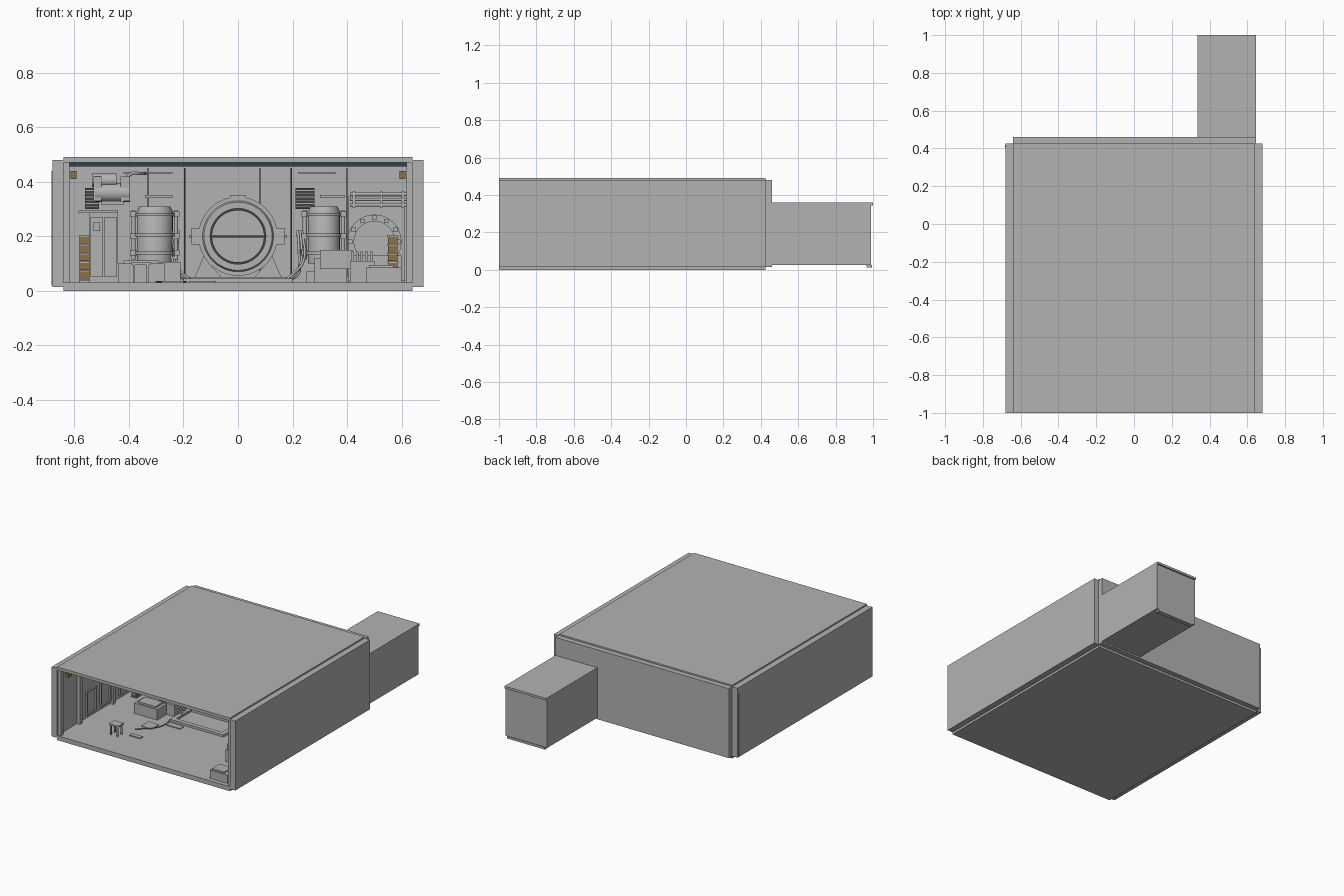
import bpy, bmesh, math
from mathutils import Vector, Matrix

if "Cube" in bpy.data.objects:
    bpy.data.objects.remove(bpy.data.objects["Cube"], do_unlink=True)


def material(name, rgb):
    m = bpy.data.materials.new(name)
    m.use_nodes = True
    m.diffuse_color = (*rgb, 1)
    m.node_tree.nodes["Principled BSDF"].inputs["Base Color"].default_value = (*rgb, 1)
    return m


GREY = material("grey_metal", (0.45, 0.45, 0.45))
BROWN = material("brown_box", (0.27, 0.17, 0.06))
TEAL = material("dark_teal", (0.03, 0.055, 0.065))
DARK = material("dark_grey", (0.06, 0.06, 0.06))


def finish(name, bm, mat, smooth=False):
    bmesh.ops.recalc_face_normals(bm, faces=bm.faces)
    me = bpy.data.meshes.new(name)
    bm.to_mesh(me)
    bm.free()
    me.materials.append(mat)
    ob = bpy.data.objects.new(name, me)
    bpy.context.collection.objects.link(ob)
    if smooth:
        bpy.ops.object.select_all(action='DESELECT')
        ob.select_set(True)
        bpy.context.view_layer.objects.active = ob
        bpy.ops.object.shade_smooth_by_angle(angle=math.radians(35))
    return ob


def boxes(name, items, mat=GREY):
    """One object from boxes given as (x0, x1, y0, y1, z0, z1)."""
    bm = bmesh.new()
    for x0, x1, y0, y1, z0, z1 in items:
        mt = Matrix.Translation(((x0 + x1) / 2, (y0 + y1) / 2, (z0 + z1) / 2))
        bmesh.ops.create_cube(bm, size=1, matrix=mt @ Matrix.Diagonal((x1 - x0, y1 - y0, z1 - z0, 1)))
    return finish(name, bm, mat)


def lathe(name, profile, center, axis='Z', mat=GREY, seg=32, angle=2 * math.pi, closed=False):
    """Spin (radius, offset) points round an axis through center."""
    bm = bmesh.new()
    vs = [bm.verts.new((r, 0, h)) for r, h in profile]
    es = [bm.edges.new(p) for p in zip(vs, vs[1:])]
    if closed:
        es.append(bm.edges.new((vs[-1], vs[0])))
    bmesh.ops.spin(bm, geom=vs + es, cent=(0, 0, 0), axis=(0, 0, 1), angle=angle, steps=seg)
    bmesh.ops.remove_doubles(bm, verts=bm.verts, dist=1e-5)
    rot = {'Z': Matrix.Identity(4), 'Y': Matrix.Rotation(math.pi / 2, 4, 'X'),
           'X': Matrix.Rotation(math.pi / 2, 4, 'Y')}[axis]
    bm.transform(Matrix.Translation(center) @ rot)
    return finish(name, bm, mat, True)


def rod(name, center, r, length, axis='Z', mat=GREY, seg=16):
    h = length / 2
    return lathe(name, [(0, -h), (r, -h), (r, h), (0, h)], center, axis, mat, seg)


def pipe(name, pts, r, mat=GREY):
    cu = bpy.data.curves.new(name, 'CURVE')
    cu.dimensions = '3D'
    cu.bevel_depth, cu.bevel_resolution, cu.use_fill_caps = r, 2, True
    cu.resolution_u = 6
    sp = cu.splines.new('BEZIER')
    sp.bezier_points.add(len(pts) - 1)
    for bp, p in zip(sp.bezier_points, pts):
        bp.co = p
        bp.handle_left_type = bp.handle_right_type = 'AUTO'
    cu.materials.append(mat)
    ob = bpy.data.objects.new(name, cu)
    bpy.context.collection.objects.link(ob)
    return ob


# Room shell
boxes("floor_slab", [(-.64, .64, -1, .425, 0, .03)])
boxes("roof_slab", [(-.64, .64, -1, .425, .47, .49)])
for s, n in ((1, "left"), (-1, "right")):
    xa, xb = sorted((s * .64, s * .68))
    boxes(n + "_wall", [(xa, xb, -1, .425, .015, .48)])
boxes("back_wall", [(-.64, .405, .42, .46, .015, .48), (.405, .61, .42, .46, .345, .48),
                    (.61, .645, .42, .46, .015, .48), (.405, .61, .42, .46, .015, .03)])
boxes("outer_conduit", [(-.684, -.68, .405, .418, .02, .44)])

# Rear annex
boxes("annex_walls", [(.335, .365, .46, .97, .03, .345), (.615, .645, .46, .97, .03, .345),
                      (.335, .645, .965, .99, .03, .35)])
boxes("annex_roof", [(.335, .645, .46, 1, .345, .36)])
boxes("annex_floor", [(.335, .645, .46, .99, .025, .04), (.35, .63, .965, .995, .012, .027)])

# Inner wall posts, panels and ceiling beam
for s, n in ((1, "left"), (-1, "right")):
    posts, panels = [], []
    for y in (-.99, -.79, -.44, -.09, .26):
        xa, xb = sorted((s * .618, s * .64))
        posts.append((xa, xb, y, y + .025, .03, .47))
    for y in (-.7, -.55, -.35, -.2, 0, .15):
        xa, xb = sorted((s * .63, s * .64))
        panels += [(xa, xb, y, y + .11, .2, .21), (xa, xb, y, y + .11, .05, .06),
                   (xa, xb, y, y + .01, .06, .2), (xa, xb, y + .1, y + .11, .06, .2)]
    boxes(n + "_wall_posts", posts)
    boxes(n + "_wall_panel_frames", panels)
    xa, xb = sorted((s * .592, s * .614))
    boxes(n + "_corner_lamp", [(xa, xb, -.95, -.91, .41, .44)], BROWN)
boxes("ceiling_beam", [(-.62, .62, -.97, -.93, .455, .47)], TEAL)

# Back wall seams and fittings
boxes("wall_seams", [(x - .002, x + .002, .414, .42, .05, .45) for x in (-.195, .195, .08, -.33, .4)], DARK)
boxes("wall_rails", [(-.42, -.24, .4, .42, .43, .436), (.22, .36, .4, .42, .43, .436),
                     (-.34, -.24, .4, .42, .34, .352), (.3, .39, .4, .42, .34, .352)])
for i, (x0, x1) in enumerate(((-.56, -.51), (.21, .28))):
    boxes(f"vent_grille_{i}", [(x0, x1, .38, .42, .305 + k * .012, .311 + k * .012) for k in range(6)])
    boxes(f"vent_back_{i}", [(x0, x1, .405, .42, .3, .377)], DARK)

# Round gate on its base frame
boxes("gate_base", [(-.2, .2, -.44, -.41, .03, .045), (-.2, .2, -.25, -.12, .03, .05),
                    (-.2, -.17, -.41, -.25, .03, .045), (.17, .2, -.41, -.25, .03, .045)])
GY = -.18
lathe("gate_ring", [(.102, -.03), (.125, -.03), (.13, -.02), (.145, -.02), (.145, .02),
                    (.13, .02), (.125, .03), (.102, .03)], (0, GY, .2), 'Y', seg=48, closed=True)
lathe("gate_inner_rim", [(.095, -.024), (.103, -.024), (.103, .024), (.095, .024)],
      (0, GY, .2), 'Y', DARK, 48, closed=True)
rod("gate_door", (0, GY, .2), .097, .02, 'Y', seg=48)
boxes("gate_split", [(-.097, .097, GY - .022, GY + .022, .195, .203)], DARK)
boxes("gate_clamps", [b for s in (-1, 1) for b in (
    (s * .155 - .015, s * .155 + .015, GY - .025, GY + .025, .17, .23),
    (s * .16 - .02, s * .16 + .02, GY - .006, GY + .006, .195, .205))]
    + [(-.03, .03, GY - .02, GY + .02, .335, .352)])
bm = bmesh.new()  # sloping feet
for s in (-1, 1):
    pts = [(.06, .05), (.16, .05), (.15, .07), (.125, .13), (.105, .1)]
    f = bm.faces.new([bm.verts.new((s * x, GY - .035, z)) for x, z in pts])
    ex = bmesh.ops.extrude_face_region(bm, geom=[f])["geom"]
    bmesh.ops.translate(bm, vec=(0, .07, 0), verts=[v for v in ex if isinstance(v, bmesh.types.BMVert)])
finish("gate_feet", bm, GREY)


# Pressure tanks with bands, side pipes and hoses
def tank(name, x, y, r, z0, z1):
    lathe(name, [(0, z0), (r, z0), (r, z1 - .02), (r * .85, z1), (0, z1)], (x, y, 0))
    for i, z in enumerate((z0 + .04, (z0 + z1) / 2, z1 - .03)):
        lathe(f"{name}_band_{i}", [(r, z - .006), (r + .007, z - .006), (r + .007, z + .006), (r, z + .006)],
              (x, y, 0), closed=True)
    for s in (-1, 1):
        px = x + s * (r + .012)
        rod(f"{name}_side_pipe_{s}", (px, y, (z0 + z1) / 2), .008, z1 - z0 - .03)
        boxes(f"{name}_brackets_{s}", [(px - .012, px + .012, y - .015, y + .015, z - .01, z + .01)
                                       for z in (z0 + .04, z0 + .1, z1 - .03)])


tank("right_tank", -.305, -.3, .066, .1, .31)
tank("left_tank", .315, -.3, .058, .1, .31)
boxes("right_tank_base", [(-.44, -.27, -.47, -.36, .03, .1), (-.4, -.21, -.37, -.22, .03, .105),
                          (-.42, -.29, -.46, -.38, .1, .112)])
boxes("left_tank_base", [(.28, .4, -.42, -.2, .03, .12), (.3, .42, -.43, -.33, .08, .15),
                         (.25, .28, -.38, -.25, .03, .07)])
for i in range(3):
    for s in (-1, 1):
        pipe(f"hose_{i}_{s}", [(s * (.235 - i * .008), -.3 + i * .03, .22), (s * (.24 - i * .008), -.33 + i * .03, .11),
                               (s * (.2 + i * .01), -.34 + i * .03, .06), (s * .17, -.34 + i * .03, .037)], .005)

# Right side: cabinet, shelved boxes and hanging engine
boxes("cabinet", [(-.545, -.44, -.1, .1, .03, .285), (-.585, -.44, -.11, .11, .285, .295)])
boxes("cabinet_doors", [(-.54, -.495, -.106, -.1, .05, .27), (-.49, -.445, -.106, -.1, .05, .27),
                        (-.53, -.505, -.112, -.106, .22, .25)])
for x0, x1, n in ((-.58, -.545, "right"), (.55, .585, "left")):
    boxes(n + "_shelf_boxes", [(x0, x1, -.3, -.12, .045 + k * .032, .07 + k * .032) for k in range(5)], BROWN)
    boxes(n + "_shelf", [(x0 - .003, x1 + .003, -.3, -.11, .038 + k * .032, .043 + k * .032) for k in range(6)]
          + [(x0, x1, -.12, -.11, .03, .2)])
rod("engine_body", (-.46, .3, .36), .035, .13, 'X', seg=20)
rod("engine_drum", (-.49, .3, .405), .025, .09, 'X', seg=20)
boxes("engine_mounts", [(-.53, -.5, .27, .42, .33, .42), (-.43, -.395, .27, .42, .33, .42),
                        (-.5, -.42, .25, .34, .315, .33)])
pipe("engine_pipe", [(-.42, .3, .4), (-.39, .3, .43), (-.36, .32, .43), (-.34, .42, .43)], .006)

# Small stool and stacked crates near the front
boxes("stool", [(-.39, -.32, -.81, -.75, .095, .105)] +
      [(x, x + .008, y, y + .008, .03, .095) for x in (-.385, -.335) for y in (-.805, -.763)])
boxes("front_crates", [(.47, .6, -.97, -.87, .03, .085), (.48, .57, -.96, -.88, .085, .095)])
boxes("finned_unit", [(.41, .5, -.72, -.62, .03, .11)] +
      [(.415 + k * .017, .425 + k * .017, -.71, -.63, .11, .145) for k in range(5)])
boxes("floor_plates", [(-.3, -.22, -.6, -.52, .03, .034), (-.18, -.08, -.5, -.46, .03, .036),
                       (-.28, -.2, -.75, -.72, .03, .036)])
pipe("floor_cable", [(-.3, -.66, .034), (-.2, -.55, .034), (-.2, -.42, .034)], .003, BROWN)

# Left side: pipe rack and arched machine seen through the doorway
for k in range(3):
    rod(f"rack_pipe_{k}", (.515, .36, .315 + k * .02), .006, .21, 'X')
boxes("rack_brackets", [(x, x + .01, .35, .42, .305, .365) for x in (.42, .52, .6)])
lathe("arch_machine", [(.075, -.04), (.1, -.04), (.1, .04), (.075, .04)], (.5, .8, .18), 'Y',
      seg=24, closed=True)
boxes("arch_bolts", [(.5 + .088 * math.cos(a) - .008, .5 + .088 * math.cos(a) + .008, .75, .77,
                      .18 + .088 * math.sin(a) - .008, .18 + .088 * math.sin(a) + .008)
                     for a in (math.pi * k / 6 for k in range(7))])
boxes("arch_base", [(.4, .6, .74, .86, .04, .13)])
